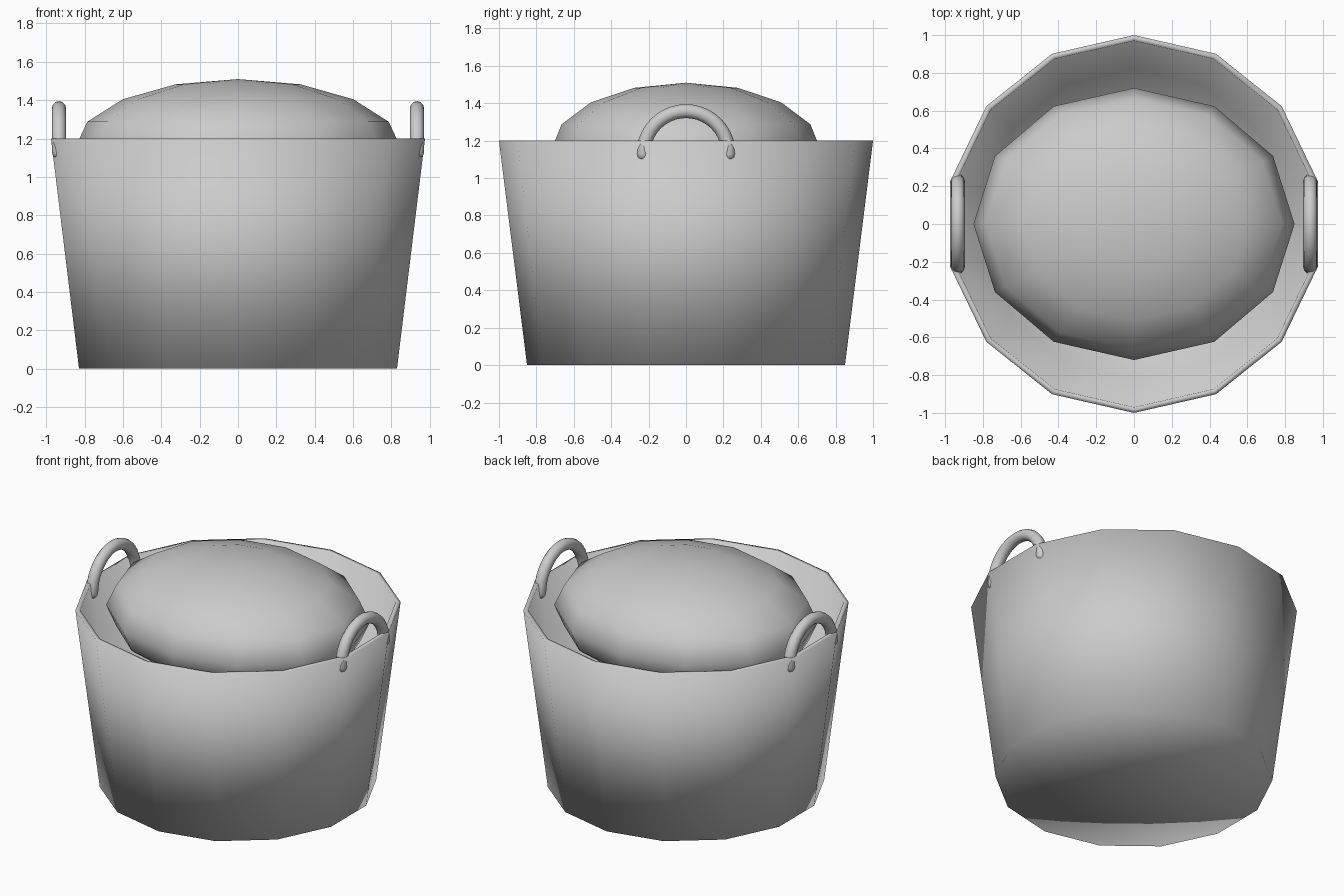
import bpy, bmesh, math
from mathutils import Matrix

if "Cube" in bpy.data.objects:
    bpy.data.objects.remove(bpy.data.objects["Cube"])

# One plain grey for everything
GREY = (0.6, 0.6, 0.6, 1)
grey = bpy.data.materials.new("plain_grey")
grey.use_nodes = True
grey.diffuse_color = GREY
grey.node_tree.nodes["Principled BSDF"].inputs["Base Color"].default_value = GREY


def add_object(name, bm):
    bmesh.ops.recalc_face_normals(bm, faces=bm.faces)
    mesh = bpy.data.meshes.new(name)
    bm.to_mesh(mesh)
    bm.free()
    mesh.materials.append(grey)
    mesh.shade_smooth()
    obj = bpy.data.objects.new(name, mesh)
    bpy.context.collection.objects.link(obj)
    return obj


# Basket: a tapered shell with fourteen sides, outside then over the rim and inside
SIDES = 14
bm = bmesh.new()
rings = []
for radius, z in [(0.85, 0), (1, 1.2), (0.97, 1.2), (0.82, 0.03)]:
    angles = [math.pi / 2 + math.tau * i / SIDES for i in range(SIDES)]
    rings.append([bm.verts.new((radius * math.cos(a), radius * math.sin(a), z))
                  for a in angles])
for low, high in zip(rings, rings[1:]):
    for i in range(SIDES):
        j = (i + 1) % SIDES
        bm.faces.new((low[i], low[j], high[j], high[i]))
for ring in (rings[0], rings[-1]):
    centre = bm.verts.new((0, 0, ring[0].co.z))
    for i in range(SIDES):
        bm.faces.new((ring[i], ring[(i + 1) % SIDES], centre))
add_object("basket", bm)

# Filling: a flattened oval ball resting in the basket
bm = bmesh.new()
bmesh.ops.create_uvsphere(bm, u_segments=12, v_segments=8, radius=1)
bmesh.ops.transform(bm, verts=bm.verts,
                    matrix=Matrix.Translation((0, 0, 1.15)) @ Matrix.Diagonal((0.85, 0.72, 0.36, 1)))
add_object("filling", bm)


# Handles: half-ring tubes with rounded ends, pushed through the basket wall
def add_handle(name, x):
    bend, tube, steps, around = 0.228, 0.037, 20, 12
    path = []
    for k in range(4):
        t = math.pi / 2 * k / 4
        path.append((bend, -tube * math.cos(t), tube * max(math.sin(t), 0.02), 0))
    for k in range(steps + 1):
        a = math.pi * k / steps
        path.append((bend * math.cos(a), bend * math.sin(a), tube, a))
    path += [(-y, z, r, math.pi) for y, z, r, _ in reversed(path[:4])]
    bm = bmesh.new()
    loops = []
    for y, z, r, a in path:
        loop = []
        for i in range(around):
            t = math.tau * i / around
            out = r * math.cos(t)
            loop.append(bm.verts.new((x + r * math.sin(t), y + out * math.cos(a),
                                      1.13 + z + out * math.sin(a))))
        loops.append(loop)
    for first, second in zip(loops, loops[1:]):
        for i in range(around):
            j = (i + 1) % around
            bm.faces.new((first[i], first[j], second[j], second[i]))
    bm.faces.new(loops[0])
    bm.faces.new(loops[-1])
    add_object(name, bm)


add_handle("left_handle", 0.933)
add_handle("right_handle", -0.933)
